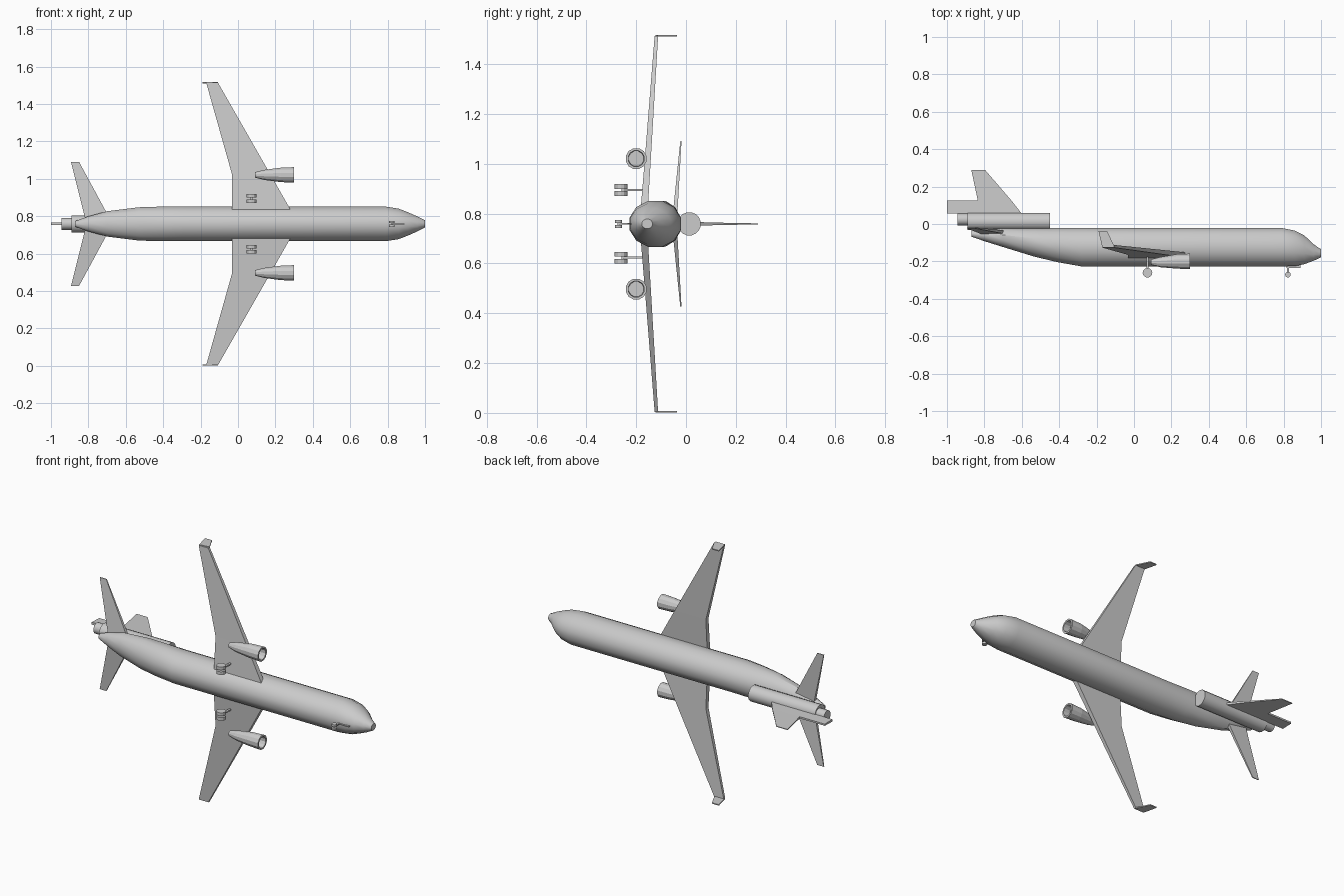
import bpy, bmesh, math
from mathutils import Vector, Matrix

if "Cube" in bpy.data.objects:
    bpy.data.objects.remove(bpy.data.objects["Cube"])

ZC = 0.759  # aircraft centreline; nose points +x, aircraft's upper side faces +y
grey = bpy.data.materials.new("light grey")
grey.diffuse_color = (0.6, 0.6, 0.6, 1)
grey.use_nodes = True
grey.node_tree.nodes["Principled BSDF"].inputs["Base Color"].default_value = grey.diffuse_color


def finish(name, bm, smooth=None):
    bmesh.ops.recalc_face_normals(bm, faces=bm.faces)
    me = bpy.data.meshes.new(name)
    bm.to_mesh(me)
    bm.free()
    me.materials.append(grey)
    ob = bpy.data.objects.new(name, me)
    bpy.context.collection.objects.link(ob)
    if smooth:
        bpy.ops.object.select_all(action='DESELECT')
        ob.select_set(True)
        bpy.context.view_layer.objects.active = ob
        bpy.ops.object.shade_smooth_by_angle(angle=math.radians(smooth))
    return ob


def tube(name, stations, dz=0, sides=12, smooth=None):
    """Loft rings along x; each station is (x, centre y, y radius, z radius)."""
    bm = bmesh.new()
    rings = []
    for x, cy, ry, rz in stations:
        ang = [2 * math.pi * (i + 0.5) / sides for i in range(sides)]
        rings.append([bm.verts.new((x, cy + ry * math.cos(a), ZC + dz + rz * math.sin(a))) for a in ang])
    for a, b in zip(rings, rings[1:]):
        for i in range(sides):
            j = (i + 1) % sides
            bm.faces.new((a[i], a[j], b[j], b[i]))
    bm.faces.new(rings[0])
    bm.faces.new(rings[-1])
    return finish(name, bm, smooth)


def loft(name, sections):
    """Join matching outlines into a closed solid."""
    bm = bmesh.new()
    rows = [[bm.verts.new(p) for p in s] for s in sections]
    n = len(rows[0])
    for a, b in zip(rows, rows[1:]):
        for i in range(n):
            j = (i + 1) % n
            bm.faces.new((a[i], a[j], b[j], b[i]))
    bm.faces.new(rows[0])
    bm.faces.new(rows[-1])
    return finish(name, bm)


def surface(name, side, sections):
    """Box-section wing; each section is (span, trailing x, leading x, low y, high y)."""
    loft(name, [[(t, lo, ZC + side * s), (l, lo, ZC + side * s), (l, hi, ZC + side * s),
                 (t, hi, ZC + side * s)] for s, t, l, lo, hi in sections])


def box(name, lo, hi):
    loft(name, [[(lo[0], lo[1], z), (hi[0], lo[1], z), (hi[0], hi[1], z), (lo[0], hi[1], z)]
                for z in (lo[2], hi[2])])


def wheel(name, x, y, z, r, width):
    bm = bmesh.new()
    bmesh.ops.create_cone(bm, cap_ends=True, segments=12, radius1=r, radius2=r, depth=width,
                          matrix=Matrix.Translation(Vector((x, y, z))))
    finish(name, bm)


# Fuselage
tube("fuselage", [(-0.87, -0.052, 0.016, 0.016), (-0.80, -0.057, 0.036, 0.042),
                  (-0.70, -0.072, 0.053, 0.070), (-0.53, -0.098, 0.080, 0.092),
                  (-0.41, -0.112, 0.095, 0.0958), (-0.28, -0.124, 0.1065, 0.0958),
                  (0.79, -0.124, 0.1065, 0.0958), (0.86, -0.130, 0.098, 0.084),
                  (0.91, -0.138, 0.080, 0.064), (0.96, -0.152, 0.046, 0.041),
                  (0.99, -0.156, 0.028, 0.025), (1.0, -0.156, 0.022, 0.020)], smooth=35)

# Tail engine and exhaust
tube("tail_engine", [(-0.89, 0.013, 0.047, 0.047), (-0.45, 0.013, 0.047, 0.047)], sides=16, smooth=35)
tube("tail_exhaust", [(-0.945, 0.024, 0.032, 0.032), (-0.88, 0.024, 0.032, 0.032)], sides=16, smooth=35)

# Tail fin, thick at its base and thin at its tip
low = [(-1.0, 0.055), (-0.6, 0.055), (-0.655, 0.125), (-0.835, 0.125), (-1.0, 0.125)]
bm = bmesh.new()
caps = []
for s in (-1, 1):
    v = [bm.verts.new((x, y, ZC + s * (0.007 if y < 0.1 else 0.005))) for x, y in low]
    t = [bm.verts.new((x, 0.29, ZC + s * 0.002)) for x in (-0.797, -0.87)]
    bm.faces.new(v)
    bm.faces.new((v[3], v[2], t[0], t[1]))
    caps.append([v[0], v[1], v[2], t[0], t[1], v[3], v[4]])
for i in range(7):
    j = (i + 1) % 7
    bm.faces.new((caps[0][i], caps[0][j], caps[1][j], caps[1][i]))
finish("tail_fin", bm)

for side, tag in ((1, "left"), (-1, "right")):
    # Main wing and winglet
    surface("wing_" + tag, side, [(0.0, -0.032, 0.324, -0.187, -0.157),
                                  (0.265, -0.032, 0.173, -0.165, -0.141),
                                  (0.755, -0.17, -0.107, -0.126, -0.112)])
    loft("winglet_" + tag, [[(-0.17, -0.122, ZC + side * s), (-0.107, -0.114, ZC + side * s),
                             (-0.145, -0.037, ZC + side * s), (-0.19, -0.037, ZC + side * s)]
                            for s in (0.752, 0.758)])
    # Tailplane
    surface("tailplane_" + tag, side, [(0.0, -0.81, -0.67, -0.057, -0.037),
                                       (0.332, -0.893, -0.85, -0.023, -0.018)])
    # Wing engine with recessed intake and nozzle
    tube("wing_engine_" + tag, [(0.115, -0.204, 0.010, 0.010), (0.09, -0.204, 0.015, 0.015),
                                (0.14, -0.204, 0.028, 0.028), (0.23, -0.200, 0.040, 0.040),
                                (0.30, -0.200, 0.043, 0.043), (0.30, -0.200, 0.033, 0.033),
                                (0.26, -0.200, 0.031, 0.031)], side * 0.262, 12)
    # Main landing gear
    zg = ZC + side * 0.136
    box("main_strut_" + tag, (0.066, -0.26, zg - 0.004), (0.078, -0.17, zg + 0.004))
    box("main_axle_" + tag, (0.067, -0.26, zg - 0.015), (0.077, -0.25, zg + 0.015))
    for k in (-1, 1):
        wheel("main_wheel_" + tag, 0.072, -0.261, zg + k * 0.014, 0.026, 0.019)
        if side == 1:
            wheel("nose_wheel", 0.823, -0.271, ZC + k * 0.010, 0.015, 0.012)

# Nose gear strut, axle and door
box("nose_strut", (0.818, -0.272, ZC - 0.003), (0.828, -0.21, ZC + 0.003))
box("nose_axle", (0.819, -0.275, ZC - 0.010), (0.827, -0.267, ZC + 0.010))
box("nose_gear_door", (0.815, -0.234, ZC - 0.002), (0.89, -0.19, ZC + 0.002))
